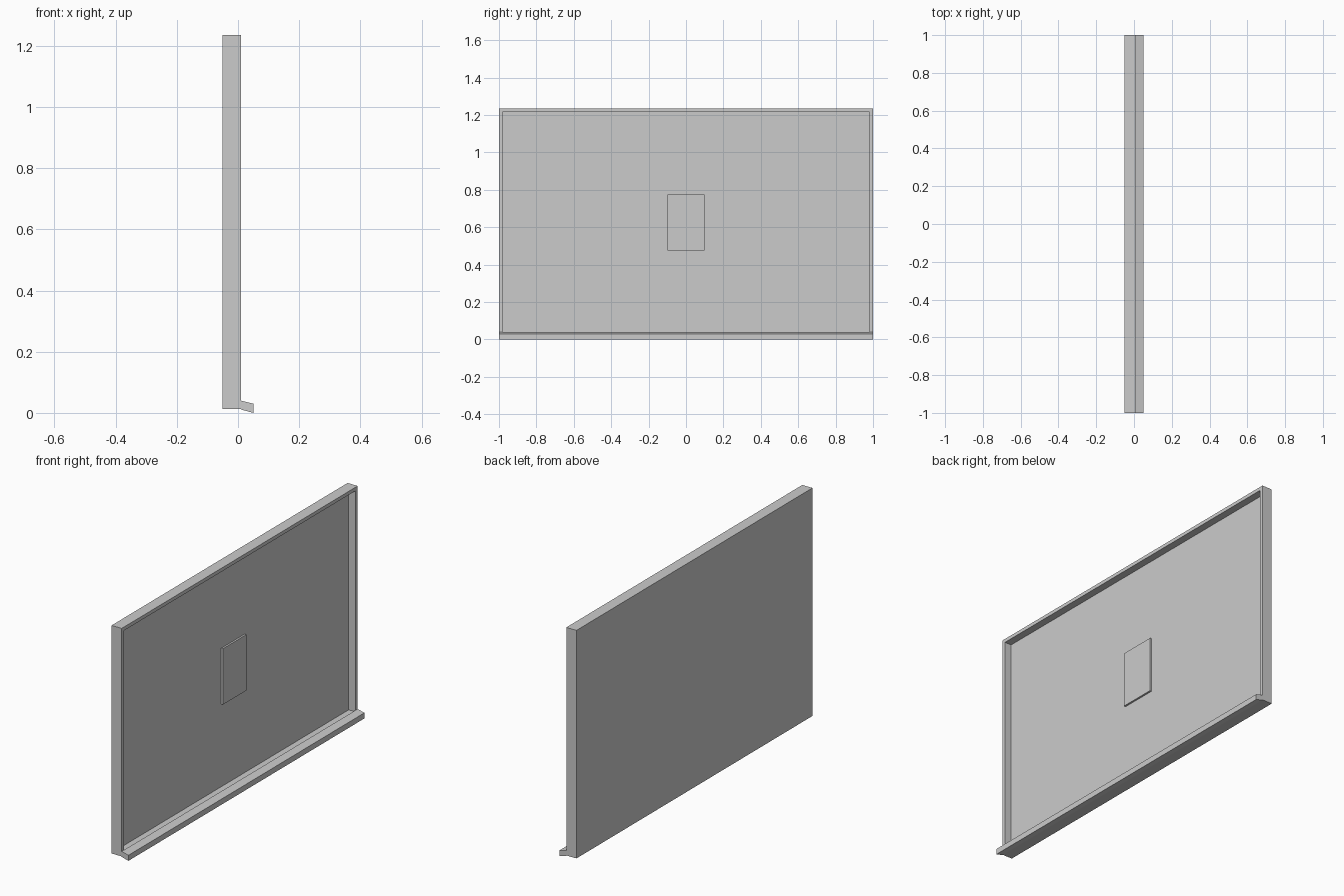
import bpy, bmesh

if "Cube" in bpy.data.objects:
    bpy.data.objects.remove(bpy.data.objects["Cube"])


def finish(name, bm):
    bmesh.ops.recalc_face_normals(bm, faces=bm.faces)
    mesh = bpy.data.meshes.new(name)
    bm.to_mesh(mesh)
    bm.free()
    obj = bpy.data.objects.new(name, mesh)
    bpy.context.collection.objects.link(obj)
    return obj


def prism(profile, y0, y1):
    """Extrude an (x, z) profile along y."""
    bm = bmesh.new()
    face = bm.faces.new([bm.verts.new((x, y0, z)) for x, z in profile])
    new = bmesh.ops.extrude_face_region(bm, geom=[face])["geom"]
    verts = [g for g in new if isinstance(g, bmesh.types.BMVert)]
    bmesh.ops.translate(bm, verts=verts, vec=(0, y1 - y0, 0))
    bmesh.ops.recalc_face_normals(bm, faces=bm.faces)
    return bm


def rect(x0, x1, z0, z1):
    return [(x0, z0), (x1, z0), (x1, z1), (x0, z1)]


# Framed board: slab with its +x face inset, then sunk to leave a raised border
bm = prism(rect(-0.05, 0.01, 0.013, 1.236), -1, 1)
front = max(bm.faces, key=lambda f: f.calc_center_median().x)
bmesh.ops.inset_region(bm, faces=[front], thickness=0.027)
sunk = bmesh.ops.extrude_face_region(bm, geom=[front])["geom"]
bmesh.ops.translate(bm, verts=[g for g in sunk if isinstance(g, bmesh.types.BMVert)],
                    vec=(-0.04, 0, 0))
if front.is_valid:
    bmesh.ops.delete(bm, geom=[front], context='FACES_ONLY')
finish("framed_board", bm)

# Sloping ledge along the bottom edge
finish("tray", prism([(0.01, 0.011), (0.05, 0.0), (0.05, 0.03), (0.01, 0.04)], -1, 1))

# Thin raised sheet in the middle of the board
finish("sheet", prism(rect(-0.03, -0.02, 0.475, 0.775), -0.1, 0.1))
